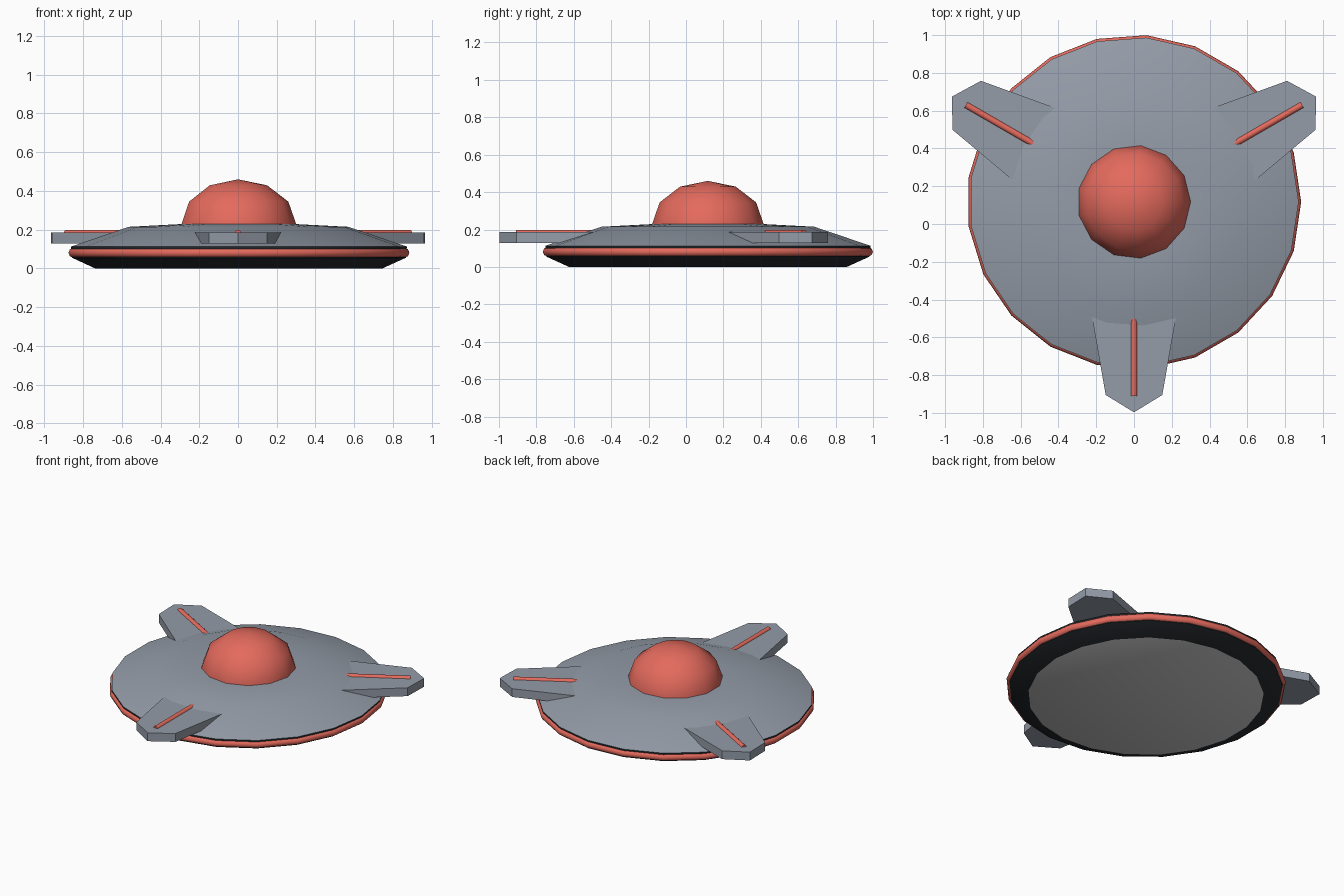
import bpy, bmesh, math
from mathutils import Matrix, Vector

if "Cube" in bpy.data.objects:
    bpy.data.objects.remove(bpy.data.objects["Cube"])

CY = 0.117  # y of the saucer's axis


def srgb(r, g, b):
    f = lambda c: c / 12.92 if c <= 0.04045 else ((c + 0.055) / 1.055) ** 2.4
    return (f(r / 255), f(g / 255), f(b / 255), 1)


def material(name, colour):
    m = bpy.data.materials.new(name)
    m.diffuse_color = colour
    m.use_nodes = True
    m.node_tree.nodes["Principled BSDF"].inputs["Base Color"].default_value = m.diffuse_color
    return m


HULL = material("hull grey", srgb(148, 156, 168))
DARK = material("dark rim", srgb(38, 43, 47))
RED = material("coral red", srgb(228, 106, 93))
PALE = material("pale underside", srgb(203, 203, 203))


def finish(name, bm, mats, smooth=None):
    bmesh.ops.recalc_face_normals(bm, faces=bm.faces)
    me = bpy.data.meshes.new(name)
    bm.to_mesh(me)
    bm.free()
    ob = bpy.data.objects.new(name, me)
    bpy.context.collection.objects.link(ob)
    for m in mats:
        me.materials.append(m)
    if smooth:
        bpy.ops.object.select_all(action='DESELECT')
        ob.select_set(True)
        bpy.context.view_layer.objects.active = ob
        bpy.ops.object.shade_smooth_by_angle(angle=math.radians(smooth))
    return ob


def lathe(name, profile, sides, mats, closed=False, smooth=None, band_mats=None):
    """Turn (radius, z) points about the axis; band_mats gives a material per band."""
    bm = bmesh.new()
    rings = []
    for r, z in profile:
        if r == 0:
            rings.append([bm.verts.new((0, CY, z))] * sides)
        else:
            rings.append([bm.verts.new((r * math.cos(2 * math.pi * i / sides),
                                        CY + r * math.sin(2 * math.pi * i / sides), z))
                          for i in range(sides)])
    pairs = list(zip(rings, rings[1:]))
    if closed:
        pairs.append((rings[-1], rings[0]))
    for k, (a, b) in enumerate(pairs):
        for i in range(sides):
            j = (i + 1) % sides
            vs = list(dict.fromkeys([a[i], a[j], b[j], b[i]]))
            f = bm.faces.new(vs)
            if band_mats:
                f.material_index = band_mats[k]
    return finish(name, bm, mats, smooth)


# Saucer body: pale base, dark lower rim, grey upper hull
lathe("saucer_body",
      [(0, 0), (0.745, 0), (0.866, 0.055), (0.872, 0.113),
       (0.57, 0.215), (0.30, 0.229), (0, 0.231)],
      21, [PALE, DARK, HULL], smooth=30, band_mats=[0, 1, 1, 2, 2, 2])

# Red ring around the rim
lathe("rim_ring",
      [(0.86 + 0.025 * math.cos(a * math.pi / 4), 0.081 + 0.025 * math.sin(a * math.pi / 4))
       for a in range(8)], 21, [RED], closed=True, smooth=50)

# Cockpit dome: upper half of a squashed sphere
lathe("cockpit_dome",
      [(0.30, 0.20)] + [(0.30 * math.cos(t * math.pi / 6), 0.23 + 0.23 * math.sin(t * math.pi / 6))
                        for t in range(3)] + [(0, 0.46)],
      13, [RED], smooth=35)

FIN = [(-0.23, -0.45), (-0.15, -0.905), (0, -0.997), (0.15, -0.905), (0.23, -0.45)]
for i, label in enumerate(("front", "right", "left")):
    turn = (Matrix.Translation((0, CY, 0)) @ Matrix.Rotation(i * 2 * math.pi / 3, 4, 'Z')
            @ Matrix.Translation((0, -CY, 0)))

    # Landing fin: extruded flat outline
    bm = bmesh.new()
    base = bm.faces.new([bm.verts.new((x, y, 0.128)) for x, y in FIN])
    ext = bmesh.ops.extrude_face_region(bm, geom=[base])
    bmesh.ops.translate(bm, vec=(0, 0, 0.058),
                        verts=[v for v in ext["geom"] if isinstance(v, bmesh.types.BMVert)])
    bm.transform(turn)
    finish(label + "_fin", bm, [HULL])

    # Red rod lying along the fin
    bm = bmesh.new()
    bmesh.ops.create_cone(bm, cap_ends=True, segments=8, radius1=0.018, radius2=0.018, depth=0.41,
                          matrix=turn @ Matrix.Translation((0, -0.705, 0.181))
                          @ Matrix.Rotation(math.pi / 2, 4, 'X')
                          @ Matrix.Rotation(math.pi / 8, 4, 'Z'))
    finish(label + "_fin_rod", bm, [RED], smooth=50)
